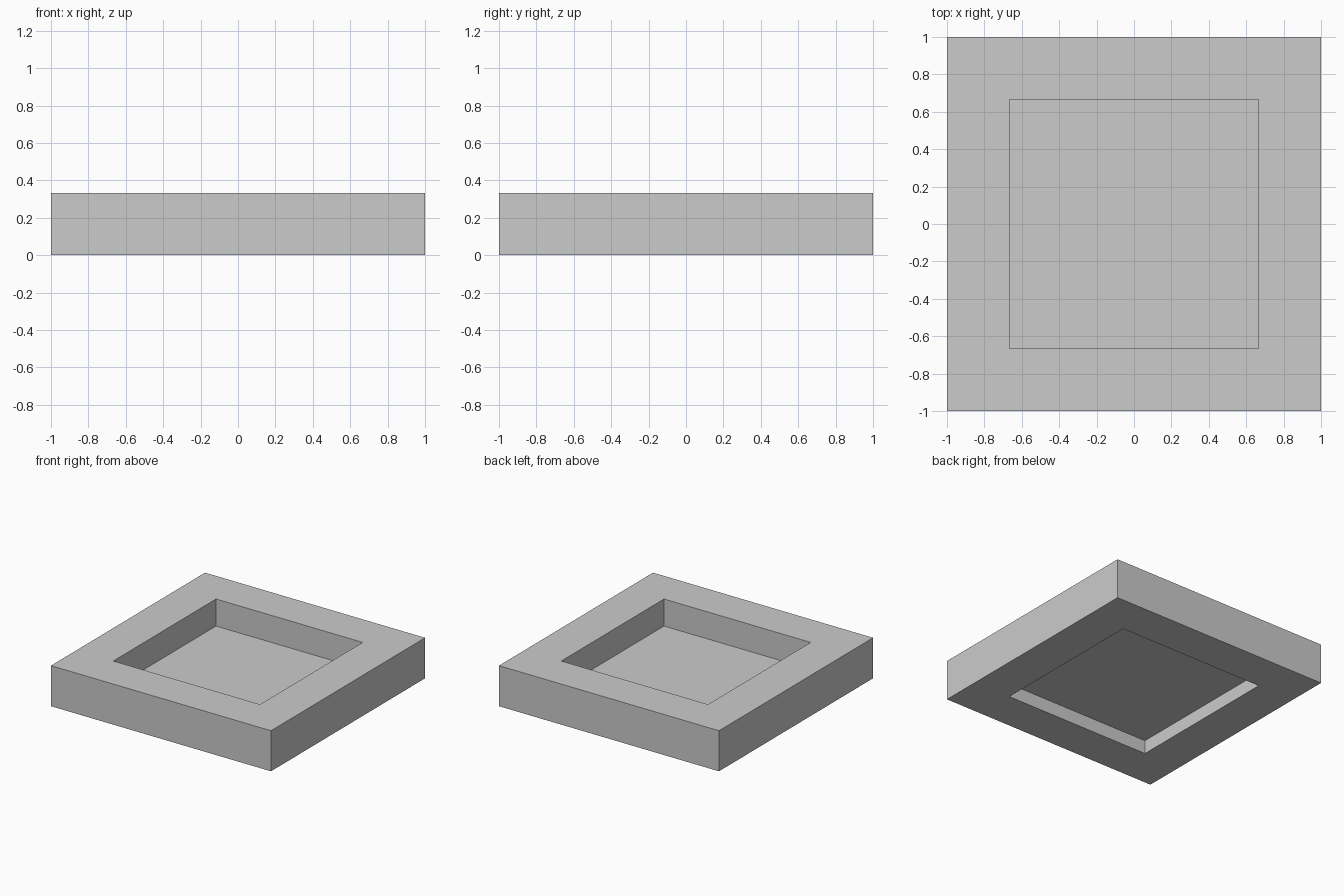
import bpy, bmesh

if "Cube" in bpy.data.objects:
    bpy.data.objects.remove(bpy.data.objects["Cube"])

HEIGHT = 1 / 3
INNER = 2 / 3
FLOOR_Z = 1 / 9


def square(bm, half, z):
    return [bm.verts.new((x * half, y * half, z))
            for x, y in ((-1, -1), (1, -1), (1, 1), (-1, 1))]


def finish(bm, name):
    mesh = bpy.data.meshes.new(name)
    bm.to_mesh(mesh)
    bm.free()
    bpy.context.collection.objects.link(bpy.data.objects.new(name, mesh))


# Square frame: a rectangular profile carried round four mitred corners
bm = bmesh.new()
rings = [square(bm, half, z) for half, z in
         ((1, 0), (1, HEIGHT), (INNER, HEIGHT), (INNER, 0))]
for i, a in enumerate(rings):
    b = rings[(i + 1) % 4]
    for j in range(4):
        k = (j + 1) % 4
        bm.faces.new((a[j], a[k], b[k], b[j]))
# Remove the mitre seams so the rims stay clean
bmesh.ops.recalc_face_normals(bm, faces=bm.faces)
finish(bm, "frame")

# Thin floor panel, recessed from both the top and the underside
bm = bmesh.new()
bm.faces.new(square(bm, INNER, FLOOR_Z))
finish(bm, "floor_panel")
